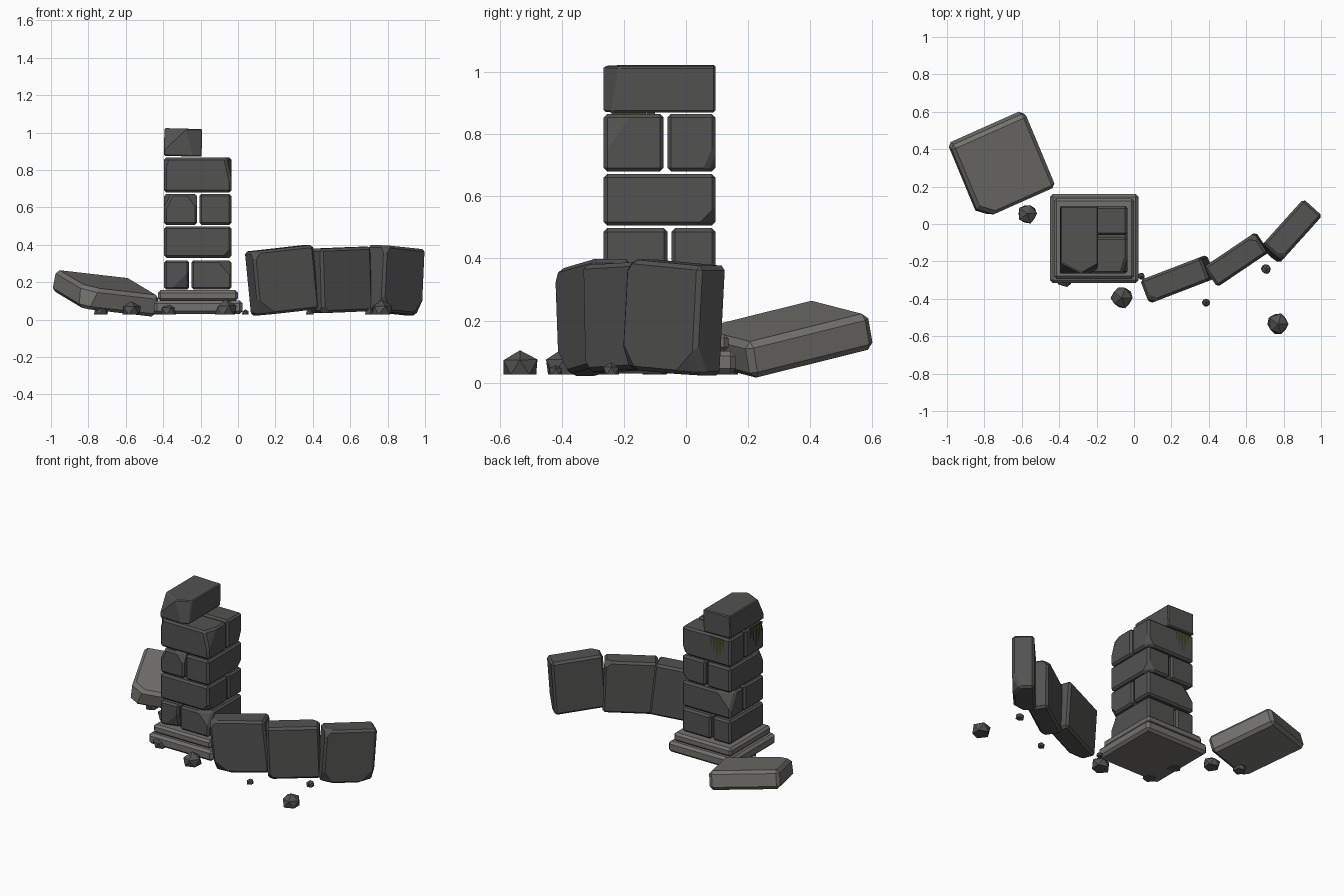
import bpy, bmesh, random
from math import radians
from mathutils import Vector, Matrix

if "Cube" in bpy.data.objects:
    bpy.data.objects.remove(bpy.data.objects["Cube"])

random.seed(4)


def material(name, rgb):
    m = bpy.data.materials.new(name)
    m.diffuse_color = (*rgb, 1)
    m.use_nodes = True
    m.node_tree.nodes["Principled BSDF"].inputs["Base Color"].default_value = m.diffuse_color
    return m


DARK = material("dark_stone", (0.085, 0.085, 0.083))
LIGHT = material("pale_stone", (0.17, 0.165, 0.15))
MOSS = material("moss_green", (0.04, 0.065, 0.015))


def finish(name, bm, mat):
    bmesh.ops.recalc_face_normals(bm, faces=bm.faces)
    me = bpy.data.meshes.new(name)
    bm.to_mesh(me)
    bm.free()
    me.materials.append(mat)
    ob = bpy.data.objects.new(name, me)
    bpy.context.collection.objects.link(ob)
    return ob


def stone(name, size, loc, rot=None, chips=(), bevel=0.012, mat=DARK):
    """Bevelled block; each chip is (corner signs, cut distances along x, y, z)."""
    bm = bmesh.new()
    bmesh.ops.create_cube(bm, size=1)
    bmesh.ops.scale(bm, vec=size, verts=bm.verts)
    for s, d in chips:
        corner = Vector([s[i] * size[i] / 2 for i in range(3)])
        normal = Vector([s[i] / d[i] for i in range(3)])
        point = corner - Vector((s[0] * d[0], 0, 0))
        bmesh.ops.bisect_plane(bm, geom=bm.verts[:] + bm.edges[:] + bm.faces[:],
                               plane_co=point, plane_no=normal.normalized(), clear_outer=True)
        bmesh.ops.holes_fill(bm, edges=[e for e in bm.edges if e.is_boundary], sides=0)
    bmesh.ops.recalc_face_normals(bm, faces=bm.faces)
    sharp = [e for e in bm.edges if e.calc_face_angle(0) > radians(60)]
    bmesh.ops.bevel(bm, geom=sharp, offset=bevel, segments=1, affect='EDGES',
                    profile=0.5, clamp_overlap=True)
    m = Matrix.Translation(loc) @ (rot or Matrix()).to_4x4()
    bmesh.ops.transform(bm, matrix=m, verts=bm.verts)
    return finish(name, bm, mat)


def box(name, x, y, z, **kw):
    lo, hi = Vector((x[0], y[0], z[0])), Vector((x[1], y[1], z[1]))
    return stone(name, hi - lo, (lo + hi) / 2, **kw)


def turn(yaw, roll=0, pitch=0):
    return (Matrix.Rotation(radians(yaw), 3, 'Z') @ Matrix.Rotation(radians(roll), 3, 'Y')
            @ Matrix.Rotation(radians(pitch), 3, 'X'))


# Stepped pedestal
box("pedestal_lower", (-0.45, 0.025), (-0.315, 0.16), (0.03, 0.102), bevel=0.016, mat=LIGHT)
box("pedestal_upper", (-0.428, 0.0), (-0.293, 0.137), (0.1, 0.157), bevel=0.014, mat=LIGHT)

# Pillar courses: odd ones split across x, even ones across y
X, Y = (-0.395, -0.035), (-0.265, 0.095)
courses = [
    ("x", -0.255, 0.16, 0.317, [((1, -1, -1), (0.1, 0.03, 0.1))], [((1, -1, 1), (0.08, 0.05, 0.09))]),
    ("y", -0.053, 0.33, 0.498, [((1, -1, -1), (0.05, 0.06, 0.06))], [((-1, 1, 1), (0.1, 0.06, 0.11))]),
    ("x", -0.213, 0.506, 0.672, [((1, -1, 1), (0.06, 0.04, 0.08)), ((-1, -1, 1), (0.04, 0.1, 0.08))],
     [((1, 1, -1), (0.04, 0.06, 0.06))]),
    ("y", -0.066, 0.68, 0.866, [((1, -1, 1), (0.03, 0.09, 0.13)), ((-1, -1, 1), (0.03, 0.04, 0.08))],
     [((1, 1, -1), (0.05, 0.03, 0.07))]),
]
for i, (axis, cut, z0, z1, chip_a, chip_b) in enumerate(courses, 1):
    g = 0.006
    if axis == "x":
        spans = [((X[0], cut - g), Y), ((cut + g, X[1]), Y)]
    else:
        spans = [(X, (Y[0], cut - g)), (X, (cut + g, Y[1]))]
    for j, (span, chips) in enumerate(zip(spans, (chip_a, chip_b)), 1):
        box(f"pillar_course_{i}_block_{j}", *span, (z0, z1), chips=chips)

# Broken top block
stone("pillar_top_block", (0.202, 0.36, 0.148), (-0.294, -0.085, 0.947), turn(0, 1.5),
      chips=[((1, -1, 1), (0.09, 0.05, 0.3)), ((-1, -1, 1), (0.12, 0.06, 0.12))])

# Broken curved wall: three leaning blocks
stone("wall_block_left", (0.35, 0.135, 0.345), (0.235, -0.295, 0.21), turn(21, -6),
      chips=[((-1, -1, -1), (0.1, 0.05, 0.09)), ((-1, -1, 1), (0.05, 0.04, 0.06))], bevel=0.014)
stone("wall_block_middle", (0.325, 0.13, 0.345), (0.548, -0.19, 0.212), turn(34, -2),
      chips=[((1, 1, 1), (0.06, 0.05, 0.05)), ((-1, -1, -1), (0.05, 0.04, 0.05))], bevel=0.014)
stone("wall_block_right", (0.325, 0.135, 0.355), (0.84, -0.04, 0.21), turn(48, 4),
      chips=[((1, -1, -1), (0.09, 0.05, 0.09)), ((-1, -1, -1), (0.07, 0.05, 0.1)),
             ((-1, -1, 1), (0.04, 0.04, 0.06))], bevel=0.014)

# Fallen capstone slab
stone("fallen_slab", (0.44, 0.44, 0.12), (-0.708, 0.315, 0.14), turn(24, 6, 13),
      chips=[((-1, -1, 1), (0.08, 0.07, 0.25))], bevel=0.02, mat=LIGHT)

# Rubble, flattened underneath
rubble = [(-0.57, 0.055, 0.055), (-0.065, -0.395, 0.06), (0.77, -0.535, 0.06),
          (0.385, -0.42, 0.023), (0.705, -0.24, 0.028), (0.04, -0.28, 0.02),
          (-0.37, -0.295, 0.045), (-0.405, -0.1, 0.045), (-0.73, 0.13, 0.045)]
for i, (x, y, r) in enumerate(rubble, 1):
    bm = bmesh.new()
    bmesh.ops.create_icosphere(bm, subdivisions=1, radius=r * 1.05)
    for v in bm.verts:
        v.co *= random.uniform(0.88, 1.08)
        v.co.z = max(v.co.z + 0.03 + r * 0.25, 0.026)
        v.co.x += x
        v.co.y += y
    finish(f"rubble_{i}", bm, DARK)


def moss(name, centre, along, width, height):
    """Hanging strands: thin pointed strips joined along the top."""
    bm = bmesh.new()
    c, a, n = Vector(centre), Vector(along), 5
    step = width / n
    for k in range(n):
        u = (k - n / 2) * step
        drop = height * (0.45, 0.8, 1, 0.7, 0.5)[k]
        pts = [(u, 0), (u + step, 0), (u + step * 0.8, -drop * 0.5),
               (u + step * 0.6, -drop), (u + step * 0.3, -drop * 0.9), (u + step * 0.1, -drop * 0.4)]
        bm.faces.new([bm.verts.new(c + a * p + Vector((0, 0, q))) for p, q in pts])
    finish(name, bm, MOSS)


# Moss hanging from the upper course, back and left
moss("moss_back", (-0.3, 0.099, 0.858), (1, 0, 0), 0.11, 0.145)
moss("moss_left", (-0.4, -0.17, 0.87), (0, 1, 0), 0.14, 0.15)
